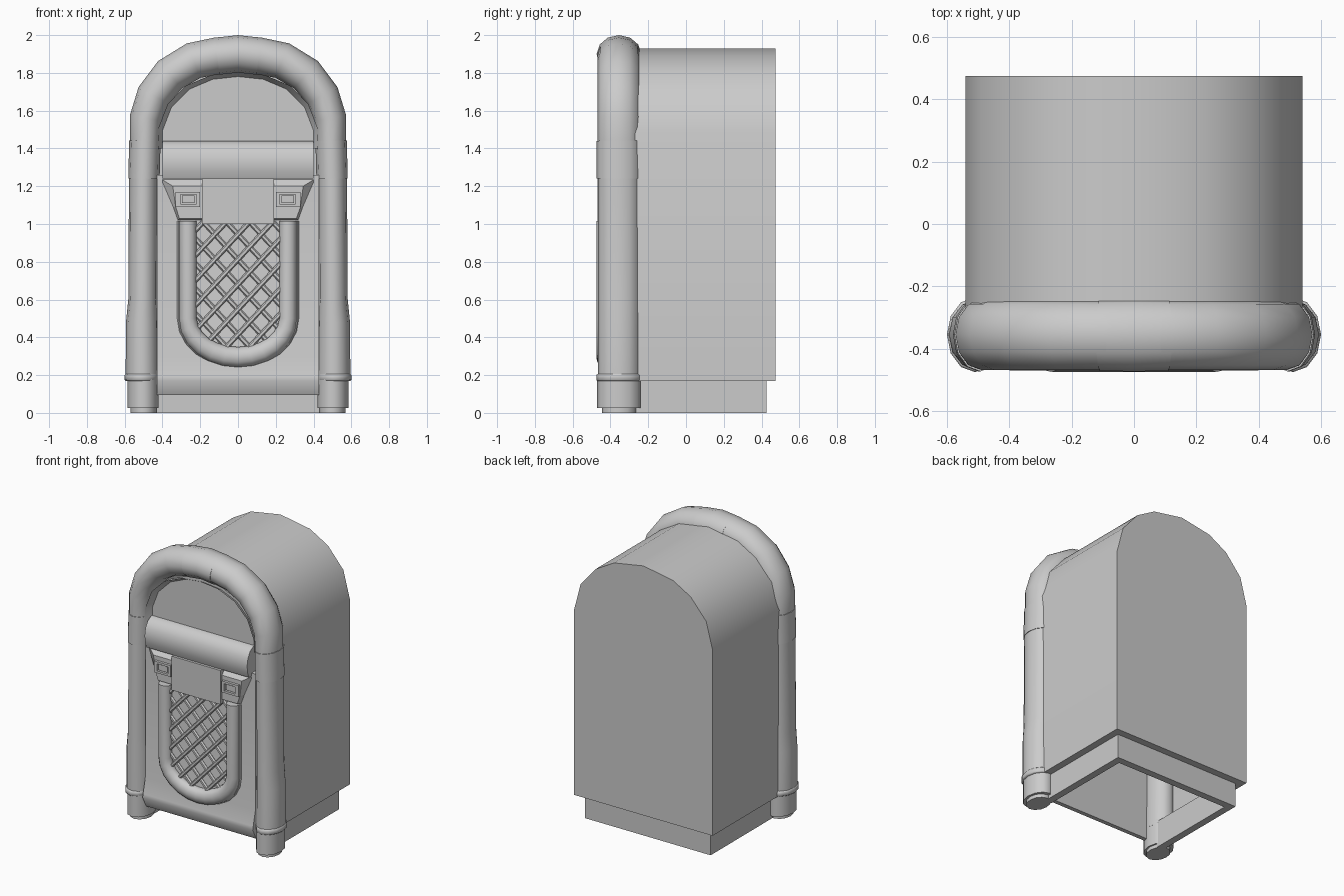
import bpy, bmesh, math
from mathutils import Vector

cube = bpy.data.objects.get("Cube")
if cube:
    bpy.data.objects.remove(cube, do_unlink=True)

grey = bpy.data.materials.new("plain grey")
grey.use_nodes = True
COLOUR = (0.6, 0.6, 0.6, 1)
grey.diffuse_color = COLOUR
grey.node_tree.nodes["Principled BSDF"].inputs["Base Color"].default_value = COLOUR


def finish(name, bm, smooth=40):
    """Turn a bmesh into a named, shaded object."""
    bmesh.ops.recalc_face_normals(bm, faces=bm.faces)
    mesh = bpy.data.meshes.new(name)
    bm.to_mesh(mesh)
    bm.free()
    mesh.materials.append(grey)
    obj = bpy.data.objects.new(name, mesh)
    bpy.context.collection.objects.link(obj)
    if smooth:
        bpy.ops.object.select_all(action='DESELECT')
        obj.select_set(True)
        bpy.context.view_layer.objects.active = obj
        bpy.ops.object.shade_smooth_by_angle(angle=math.radians(smooth))
    return obj


def box(name, x0, x1, y0, y1, z0, z1):
    bm = bmesh.new()
    bmesh.ops.create_cube(bm, size=1)
    for v in bm.verts:
        v.co = ((x0 + x1) / 2 + v.co.x * (x1 - x0),
                (y0 + y1) / 2 + v.co.y * (y1 - y0),
                (z0 + z1) / 2 + v.co.z * (z1 - z0))
    return finish(name, bm, 0)


def sweep(name, stations, y, sides=12):
    """Elliptical tube along (x, z, in-plane radius, depth radius) stations."""
    bm = bmesh.new()
    rings = []
    for i, (x, z, r, ry) in enumerate(stations):
        a, b = stations[max(i - 1, 0)], stations[min(i + 1, len(stations) - 1)]
        t = Vector((b[0] - a[0], 0, b[1] - a[1])).normalized()
        n = Vector((t.z, 0, -t.x))
        ring = []
        for k in range(sides):
            w = math.tau * k / sides
            ring.append(bm.verts.new(Vector((x, y, z)) + n * r * math.cos(w)
                                     + Vector((0, ry * math.sin(w), 0))))
        rings.append(ring)
    for a, b in zip(rings, rings[1:]):
        for k in range(sides):
            j = (k + 1) % sides
            bm.faces.new((a[k], a[j], b[j], b[k]))
    bm.faces.new(rings[0])
    bm.faces.new(rings[-1])
    return finish(name, bm, 50)


def profile_x(name, x0, x1, profile, close=True):
    """Extrude a (y, z) profile along x."""
    bm = bmesh.new()
    a = [bm.verts.new((x0, y, z)) for y, z in profile]
    b = [bm.verts.new((x1, y, z)) for y, z in profile]
    n = len(profile)
    for i in range(n if close else n - 1):
        j = (i + 1) % n
        bm.faces.new((a[i], a[j], b[j], b[i]))
    if close:
        bm.faces.new(a)
        bm.faces.new(b)
    return finish(name, bm)


def outline(half):
    """Mirror a half outline that ends on x = 0."""
    return half + [(-x, z) for x, z in reversed(half[:-1])]


# Cabinet: arched shell, open below and behind the front frame
arch = outline([(.54, .17), (.54, 1.48), (.49, 1.67), (.37, 1.81), (.23, 1.89), (0, 1.93)])
bm = bmesh.new()
front = [bm.verts.new((x, -.3, z)) for x, z in arch]
back = [bm.verts.new((x, .475, z)) for x, z in arch]
for i in range(len(arch) - 1):
    bm.faces.new((front[i], front[i + 1], back[i + 1], back[i]))
bm.faces.new(back)
finish("cabinet", bm)

# Plinth walls and the ledge above them
box("plinth_back", -.49, .49, .375, .425, 0, .17)
box("ledge_back", -.54, .54, .375, .475, .17, .19)
for s, side in ((1, "left"), (-1, "right")):
    box(side + "_plinth", *sorted((s * .44, s * .49)), -.3, .425, 0, .17)
    box(side + "_ledge", *sorted((s * .44, s * .54)), -.3, .475, .17, .19)

# Front columns, feet and collars
TUBE_Y = -.355
for s, side in ((1, "left"), (-1, "right")):
    sweep(side + "_column", [(s * x, z, r, d) for x, z, r, d in (
        (.507, .17, .088, .112), (.507, .48, .086, .112), (.503, .6, .078, .112),
        (.5, 1.25, .077, .112))], TUBE_Y)
    sweep(side + "_collar", [(s * .498, 1.24, .083, .118), (s * .493, 1.44, .083, .118)], TUBE_Y)
    sweep(side + "_foot_ring", [(s * .51, z, r, d) for z, r, d in (
        (.17, .085, .115), (.175, .09, .12), (.2, .09, .12), (.207, .085, .112))], TUBE_Y)
    sweep(side + "_foot", [(s * .503, .025, .083, .115), (s * .503, .18, .083, .115)], TUBE_Y)
    sweep(side + "_foot_pad", [(s * .5, 0, .07, .09), (s * .5, .03, .07, .09)], TUBE_Y)

# Arched tube with its centre sleeve
half = [(.492, 1.43), (.488, 1.56), (.447, 1.68), (.36, 1.79), (.235, 1.865), (.11, 1.89), (0, 1.9)]
sweep("arch_tube", [(x, z, .08 + .018 * min(1, (z - 1.43) / .4), .113)
                    for x, z in outline(half)], TUBE_Y)
sweep("arch_sleeve", [(-.11, 1.887, .1, .116), (0, 1.9, .1, .118), (.11, 1.887, .1, .116)], TUBE_Y)

# Arched window and its recessed rim
window = outline([(.42, 1.4), (.42, 1.5), (.37, 1.63), (.27, 1.73), (.14, 1.785), (0, 1.8)])
bm = bmesh.new()
bm.faces.new([bm.verts.new((x, -.385, z)) for x, z in window])
finish("window", bm, 0)
bm = bmesh.new()
rim = [[bm.verts.new((x * k, y, 1.4 + (z - 1.4) * k)) for x, z in window]
       for k, y in ((1.01, -.43), (.95, -.384))]
for i in range(len(window) - 1):
    bm.faces.new((rim[0][i], rim[0][i + 1], rim[1][i + 1], rim[1][i]))
finish("window_rim", bm)

# Lower front panel and rounded header band
profile_x("front_panel", -.43, .43, [
    (-.38, 1.26), (-.42, 1.26), (-.42, .3), (-.445, .195), (-.45, .17), (-.41, .095), (-.38, .095)])
profile_x("header_band", -.4, .4, [
    (-.37, 1.44), (-.4, 1.44), (-.435, 1.42), (-.46, 1.38), (-.47, 1.33), (-.465, 1.28),
    (-.45, 1.24), (-.37, 1.24)])
box("title_plate", -.19, .19, -.468, -.41, 1.0, 1.24)

# Button housings: tapered block, raised frame, key
for s, side in ((1, "left"), (-1, "right")):
    bm = bmesh.new()
    wide = [(.185, 1.24), (.41, 1.24), (.345, 1.09), (.32, 1.02), (.185, 1.02)]
    near = [(.185, 1.2), (.345, 1.2), (.33, 1.09), (.31, 1.03), (.185, 1.03)]
    a = [bm.verts.new((s * x, -.415, z)) for x, z in wide]
    b = [bm.verts.new((s * x, -.45, z)) for x, z in near]
    for i in range(5):
        j = (i + 1) % 5
        bm.faces.new((a[i], a[j], b[j], b[i]))
    bm.faces.new(b)
    finish(side + "_button_housing", bm, 20)
    for part, x0, x1, z0, z1 in (("top", .2, .33, 1.155, 1.17), ("bottom", .2, .33, 1.09, 1.105),
                                 ("inner", .2, .22, 1.1, 1.16), ("outer", .305, .33, 1.1, 1.16)):
        box(f"{side}_button_frame_{part}", *sorted((s * x0, s * x1)), -.468, -.44, z0, z1)
    box(side + "_button_key", *sorted((s * .23, s * .297)), -.46, -.44, 1.11, 1.15)

# U-shaped trim around the grille
BASE, RX, RZ = .5, .265, .205
bend = [(RX * math.cos(w), BASE - RZ * math.sin(w))
        for w in (math.pi * i / 12 for i in range(13))]
path = [(RX, 1.015)] + bend + [(-RX, 1.015)]
sweep("grille_trim", [(x, z, .046 + .008 * max(0, (BASE - z) / RZ), .045) for x, z in path], -.43)
# Thin flange outside the trim
sweep("grille_flange", [(x * 1.17, BASE + (z - BASE) * (1.22 if z < BASE else 1), .012, .012)
                        for x, z in path], -.42, 6)


# Diagonal lattice, trimmed to the U opening
def inside(x, z):
    floor = BASE - RZ * math.sqrt(max(0, 1 - (x / RX) ** 2))
    return abs(x) < .25 and floor < z < 1.015


count = 0
for s in (1, -1):
    for i in range(-3, 14):
        z0 = .15 + i * .1325
        points = [(x, z0 + s * x * 1.08) for x in (k / 200 for k in range(-50, 51))]
        points = [p for p in points if inside(*p)]
        if len(points) > 5:
            count += 1
            sweep(f"lattice_bar_{count}", [(*p, .013, .013) for p in (points[0], points[-1])],
                  -.425 - .004 * (s + 1), 6)
